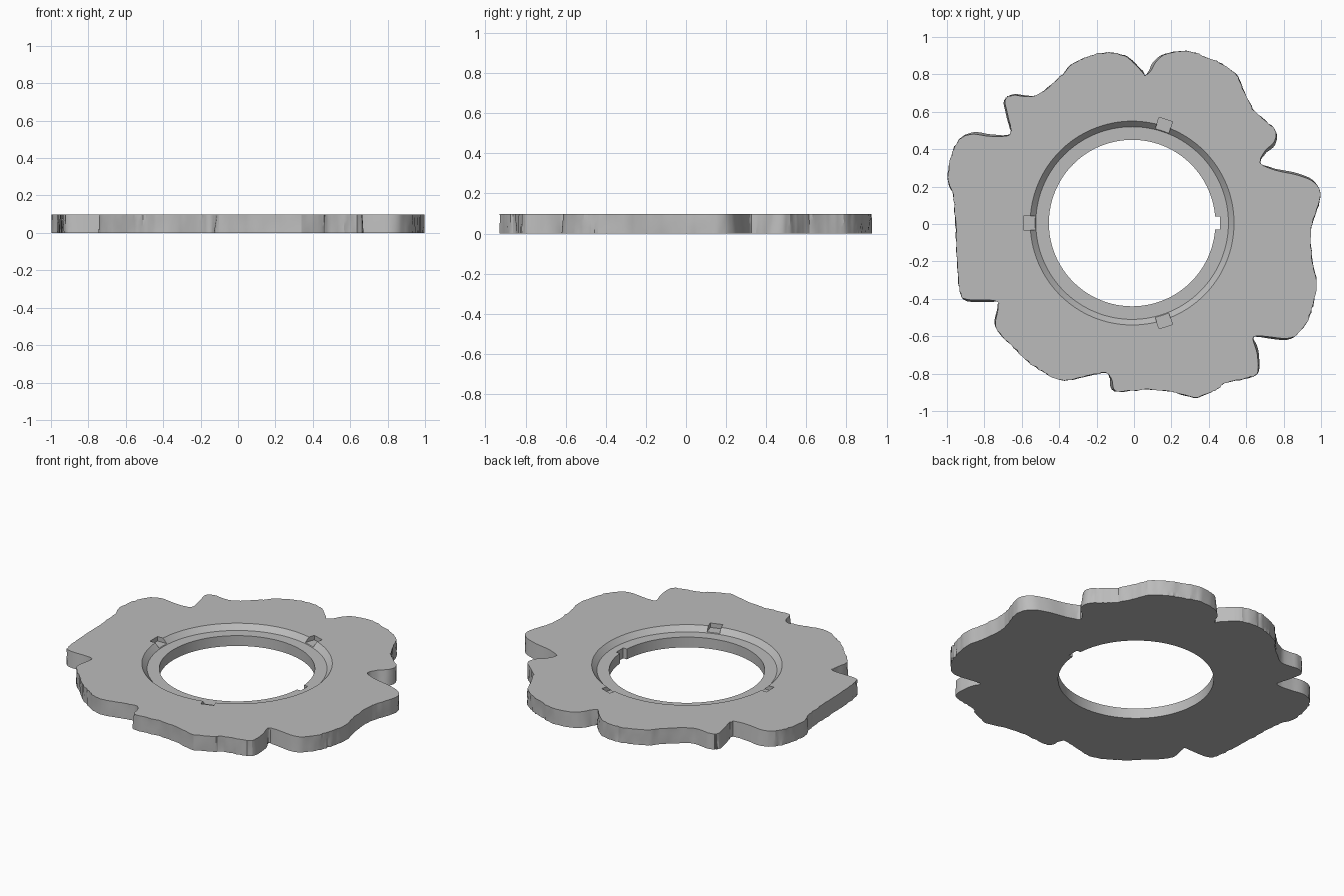
import bpy, bmesh, math, random
from mathutils import Vector, Matrix

random.seed(4)
cube = bpy.data.objects.get("Cube")
if cube:
    bpy.data.objects.remove(cube, do_unlink=True)

HEIGHT = 0.097
FLOOR = 0.065
CENTRE = Vector((-0.01, 0.005, 0))

stone = bpy.data.materials.new("stone grey")
stone.use_nodes = True
stone.diffuse_color = (0.5, 0.5, 0.5, 1)
bsdf = next(n for n in stone.node_tree.nodes if n.type == 'BSDF_PRINCIPLED')
bsdf.inputs["Base Color"].default_value = stone.diffuse_color

# Rim control points, counter-clockwise, in hundredths
RIM = [(100, 15), (97, 22), (88, 26), (75, 29), (68, 33), (70, 39), (75, 44),
       (76, 50), (70, 56), (64, 62), (59, 71), (55, 80), (47, 86), (38, 90),
       (28, 93), (17, 91), (12, 87), (9, 82), (6, 80), (3, 83), (-2, 88),
       (-7, 91), (-15, 92), (-25, 90), (-33, 86), (-40, 79), (-53, 69),
       (-65, 69), (-69, 67), (-68, 60), (-66, 50), (-70, 47), (-78, 47),
       (-87, 48), (-94, 45), (-98, 37), (-100, 25), (-97, 15), (-96, 0),
       (-95, -20), (-94, -33), (-91, -40), (-75, -41), (-73, -45),
       (-74, -56), (-66, -65), (-57, -74), (-48, -80), (-39, -84),
       (-27, -82), (-16, -80), (-12, -83), (-9, -90), (7, -89), (20, -90),
       (34, -93), (44, -89), (50, -85), (60, -83), (66, -80), (66, -70),
       (64, -62), (68, -60), (84, -61), (92, -54), (96, -44), (98, -33),
       (96, -20), (95, -5), (97, 4)]


def smooth_loop(points, steps):
    """Closed spline through the points, evenly spaced between them."""
    pts = [Vector(p) / 100 for p in points]
    count, out = len(pts), []
    for i in range(count):
        a, b, c, d = (pts[(i + k) % count] for k in (-1, 0, 1, 2))
        for s in range(steps):
            t = s / steps
            out.append(b + (c - a) * t / 2 + (a - 2.5 * b + 2 * c - d / 2) * t ** 2
                       + (1.5 * (b - c) + (d - a) / 2) * t ** 3)
    return out


def make_object(name, bm):
    bmesh.ops.recalc_face_normals(bm, faces=bm.faces)
    mesh = bpy.data.meshes.new(name)
    bm.to_mesh(mesh)
    bm.free()
    mesh.materials.append(stone)
    obj = bpy.data.objects.new(name, mesh)
    bpy.context.collection.objects.link(obj)
    return obj


def bridge(bm, low, high):
    n = len(low)
    for i in range(n):
        j = (i + 1) % n
        bm.faces.new((low[i], low[j], high[j], high[i]))


# Scalloped plate: chiselled outer lobes, smooth tapered notch walls
def rough_plate():
    bm = bmesh.new()
    loop = smooth_loop(RIM, 6)
    n = len(loop)
    chips = [random.random() for _ in loop]
    rows, levels = [], 4
    for level in range(levels):
        t = level / (levels - 1)
        row = []
        for i, p in enumerate(loop):
            along = (loop[(i + 1) % n] - loop[i - 1]).normalized()
            normal = Vector((along.y, -along.x))
            facing = abs(normal.dot(p.normalized()))
            rough = 0.006 * chips[i] + 0.005 * random.random()
            q = p + normal * (0.02 * (1 - t) * (1 - facing) - rough * facing ** 4)
            row.append(bm.verts.new((q.x, q.y, HEIGHT * t)))
        rows.append(row)
    for low, high in zip(rows, rows[1:]):
        bridge(bm, low, high)
    bm.faces.new(rows[0])
    bm.faces.new(rows[-1])
    return make_object("scalloped_plate", bm)


# Turned cutter: through hole, flat ledge and flared recess wall
def turned_cutter(profile, segments=128):
    bm = bmesh.new()
    rows = []
    for radius, z in profile:
        angles = [math.tau * i / segments for i in range(segments)]
        rows.append([bm.verts.new(CENTRE + Vector((radius * math.cos(a),
                     radius * math.sin(a), z))) for a in angles])
    for low, high in zip(rows, rows[1:]):
        bridge(bm, low, high)
    bm.faces.new(rows[0])
    bm.faces.new(rows[-1])
    return make_object("recess_cutter", bm)


# Radial box cutter for the key slots
def slot_cutter(angle, inner, outer, half_width, bottom):
    bm = bmesh.new()
    top = HEIGHT + 0.1
    size = Matrix.Diagonal((outer - inner, 2 * half_width, top - bottom, 1))
    place = Matrix.Translation(((inner + outer) / 2, 0, (top + bottom) / 2))
    turn = Matrix.Translation(CENTRE) @ Matrix.Rotation(math.radians(angle), 4, 'Z')
    bmesh.ops.create_cube(bm, size=1, matrix=turn @ place @ size)
    return make_object("slot_cutter", bm)


plate = rough_plate()
flare = HEIGHT - FLOOR
cutters = [turned_cutter([(0.445, -0.1), (0.445, FLOOR), (0.515, FLOOR),
                          (0.545, HEIGHT), (0.575, HEIGHT + flare)])]
cutters += [slot_cutter(a, 0.5, 0.582, 0.038, FLOOR + 0.004) for a in (72, 180, -72)]
cutters.append(slot_cutter(0, 0.4, 0.47, 0.035, -0.1))

for cutter in cutters:
    cutter.hide_render = True
    cut = plate.modifiers.new(cutter.name, 'BOOLEAN')
    cut.operation = 'DIFFERENCE'
    cut.solver = 'EXACT'
    cut.object = cutter

# Bake the cuts and drop the cutters
graph = bpy.context.evaluated_depsgraph_get()
baked = bpy.data.meshes.new_from_object(plate.evaluated_get(graph))
plate.modifiers.clear()
plate.data = baked
for cutter in cutters:
    bpy.data.objects.remove(cutter, do_unlink=True)

# Smooth turned walls, crisp edges
bpy.ops.object.select_all(action='DESELECT')
plate.select_set(True)
bpy.context.view_layer.objects.active = plate
bpy.ops.object.shade_smooth_by_angle(angle=math.radians(25))
